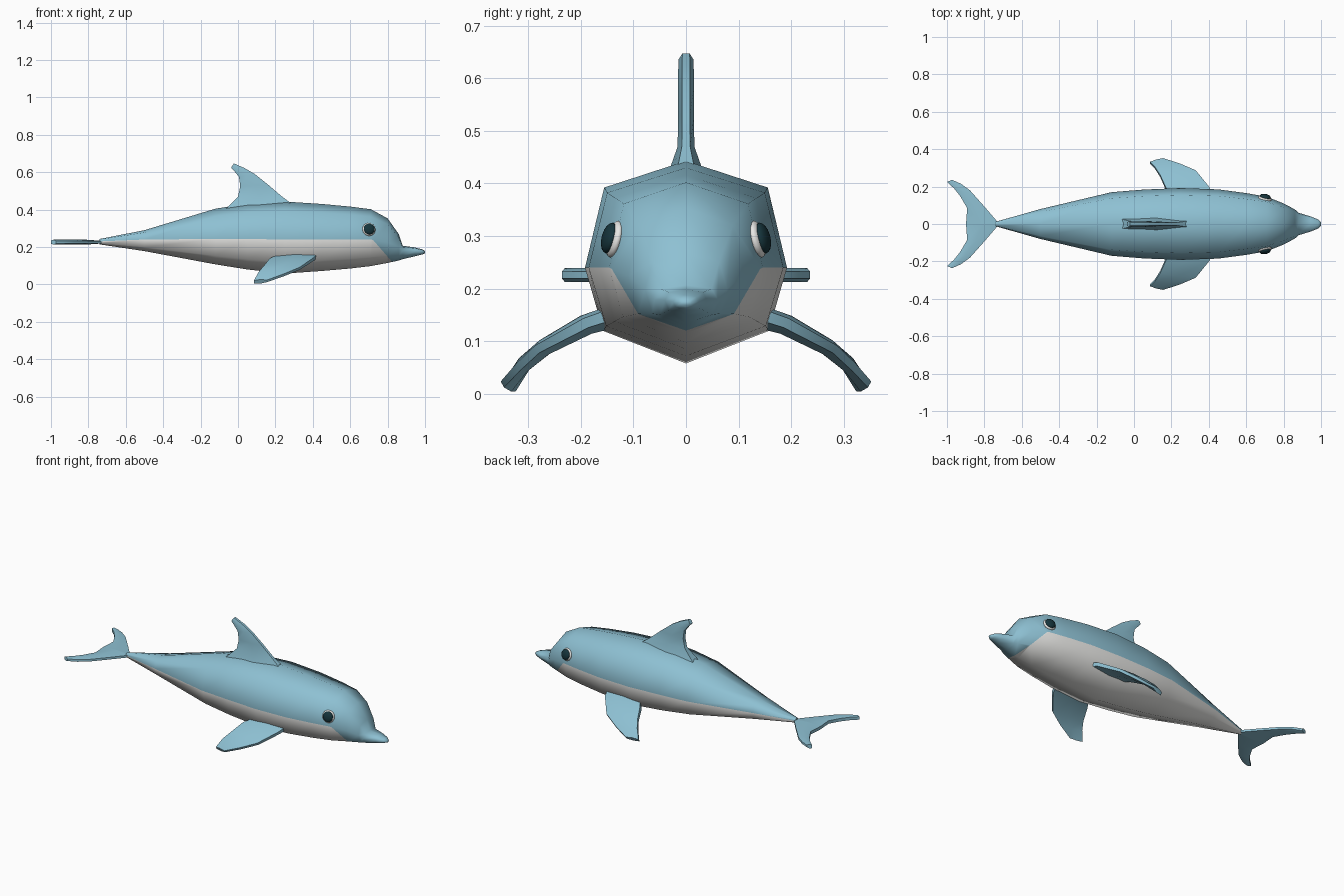
import bpy, bmesh, math
from mathutils import Vector

if "Cube" in bpy.data.objects:
    bpy.data.objects.remove(bpy.data.objects["Cube"])


def material(name, rgb):
    m = bpy.data.materials.new(name)
    m.diffuse_color = (*rgb, 1)
    m.use_nodes = True
    m.node_tree.nodes["Principled BSDF"].inputs["Base Color"].default_value = m.diffuse_color
    return m


BLUE = material("sea_blue", (0.27, 0.53, 0.65))
WHITE = material("belly_white", (0.80, 0.80, 0.78))
DARK = material("eye_dark", (0.008, 0.035, 0.045))


def finish(name, bm, mats, angle):
    bmesh.ops.recalc_face_normals(bm, faces=bm.faces)
    me = bpy.data.meshes.new(name)
    bm.to_mesh(me)
    bm.free()
    ob = bpy.data.objects.new(name, me)
    bpy.context.collection.objects.link(ob)
    for m in mats:
        me.materials.append(m)
    bpy.ops.object.select_all(action='DESELECT')
    ob.select_set(True)
    bpy.context.view_layer.objects.active = ob
    bpy.ops.object.shade_smooth_by_angle(angle=math.radians(angle))
    return ob


def loft(bm, rings, lower=()):
    """Skin closed rings; segments listed in lower get material 1."""
    loops = [[bm.verts.new(p) for p in r] for r in rings]
    n = len(loops[0])
    for a, b in zip(loops, loops[1:]):
        for i in range(n):
            j = (i + 1) % n
            f = bm.faces.new((a[i], a[j], b[j], b[i]))
            f.material_index = 1 if i in lower else 0
    bm.faces.new(loops[0])
    bm.faces.new(loops[-1])


def blade(name, pairs, normal):
    """Fin lofted from (leading point, trailing point, half thickness)."""
    rings = []
    n = Vector(normal).normalized()
    for a, b, t in pairs:
        a, b = Vector(a), Vector(b)
        mid = a.lerp(b, 0.5)
        rings.append([a + n * t * 0.5, mid + n * t, b + n * t * 0.7,
                      b - n * t * 0.7, mid - n * t, a - n * t * 0.5])
    bm = bmesh.new()
    loft(bm, rings)
    return finish(name, bm, [BLUE], 45)


# Body: x, top z, side z, bottom z, half width
sections = [
    (-0.74, 0.243, 0.230, 0.214, 0.012),
    (-0.50, 0.290, 0.240, 0.178, 0.080),
    (-0.12, 0.405, 0.243, 0.107, 0.170),
    (0.05, 0.432, 0.243, 0.080, 0.184),
    (0.25, 0.443, 0.240, 0.058, 0.192),
    (0.45, 0.430, 0.240, 0.072, 0.185),
    (0.60, 0.416, 0.240, 0.085, 0.165),
    (0.71, 0.402, 0.240, 0.098, 0.146),
    (0.80, 0.353, 0.225, 0.115, 0.110),
    (0.86, 0.268, 0.200, 0.128, 0.078),
    (0.88, 0.207, 0.180, 0.135, 0.060),
    (0.945, 0.198, 0.178, 0.150, 0.040),
    (0.985, 0.188, 0.175, 0.160, 0.024),
    (1.00, 0.179, 0.173, 0.166, 0.010),
]
rings = []
for x, top, side, bot, w in sections:
    up = side + (top - side) * 0.75
    low = side - (side - bot) * 0.66
    rings.append([(x, 0, top), (x, w * 0.81, up), (x, w, side), (x, w * 0.82, low),
                  (x, 0, bot), (x, -w * 0.82, low), (x, -w, side), (x, -w * 0.81, up)])
bm = bmesh.new()
loft(bm, rings, lower=(2, 3, 4, 5))
# Slanted chin line where the pale belly ends
chin, slant = Vector((0.72, 0, 0.24)), Vector((0.12, 0, 0.105)).normalized()
belly = [f for f in bm.faces if f.material_index == 1 and f.calc_center_median().x > 0.5]
geom = set(belly)
for f in belly:
    geom.update(f.edges)
    geom.update(f.verts)
bmesh.ops.bisect_plane(bm, geom=list(geom), plane_co=chin, plane_no=slant)
for f in bm.faces:
    if (f.calc_center_median() - chin).dot(slant) > 0:
        f.material_index = 0
finish("body", bm, [BLUE, WHITE], 70)

# Dorsal fin: front xz, back xz, half thickness
dorsal = [((0.31, 0.415), (-0.07, 0.40), 0.038), ((0.235, 0.47), (0.0, 0.47), 0.016),
          ((0.165, 0.53), (0.012, 0.525), 0.015), ((0.09, 0.59), (0.005, 0.575), 0.015),
          ((0.035, 0.622), (-0.015, 0.60), 0.015), ((-0.022, 0.647), (-0.037, 0.625), 0.014)]
blade("dorsal_fin", [((a[0], 0, a[1]), (b[0], 0, b[1]), t) for a, b, t in dorsal], (0, 1, 0))

# Tail flukes: leading xy, trailing xy
fluke = [((-0.72, 0), (-0.898, 0)), ((-0.797, 0.09), (-0.892, 0.085)),
         ((-0.877, 0.18), (-0.93, 0.15)), ((-0.925, 0.215), (-0.962, 0.19)),
         ((-0.972, 0.236), (-1.0, 0.225))]
# Flippers: leading xyz, trailing xyz, half thickness
flipper = [((0.42, 0.145, 0.15), (0.20, 0.145, 0.14), 0.022),
           ((0.405, 0.19, 0.135), (0.17, 0.19, 0.128), 0.020),
           ((0.33, 0.283, 0.085), (0.14, 0.257, 0.092), 0.016),
           ((0.245, 0.32, 0.05), (0.112, 0.30, 0.06), 0.015),
           ((0.155, 0.349, 0.018), (0.085, 0.328, 0.013), 0.013)]
for s, label in ((1, "left"), (-1, "right")):
    blade(label + "_tail_fluke",
          [((a[0], s * a[1], 0.226), (b[0], s * b[1], 0.226), 0.013) for a, b in fluke], (0, 0, 1))
    blade(label + "_flipper",
          [((a[0], s * a[1], a[2]), (b[0], s * b[1], b[2]), t) for a, b, t in flipper],
          (0, s * 0.5, 0.85))

    # Eye: pale rim with a dark dome on it
    out = Vector((0.2, s * 0.95, 0.24)).normalized()
    centre = Vector((0.70, s * 0.136, 0.294))
    for part, r, depth, push, mat in (("eye_rim", 0.036, 0.014, 0.0, WHITE),
                                      ("eye_pupil", 0.030, 0.014, 0.010, DARK)):
        bm = bmesh.new()
        bmesh.ops.create_uvsphere(bm, u_segments=16, v_segments=10, radius=1)
        turn = out.to_track_quat('Z', 'Y')
        for v in bm.verts:
            v.co = turn @ Vector((v.co.x * r, v.co.y * r, v.co.z * depth)) + centre + out * push
        finish(label + "_" + part, bm, [mat], 60)
